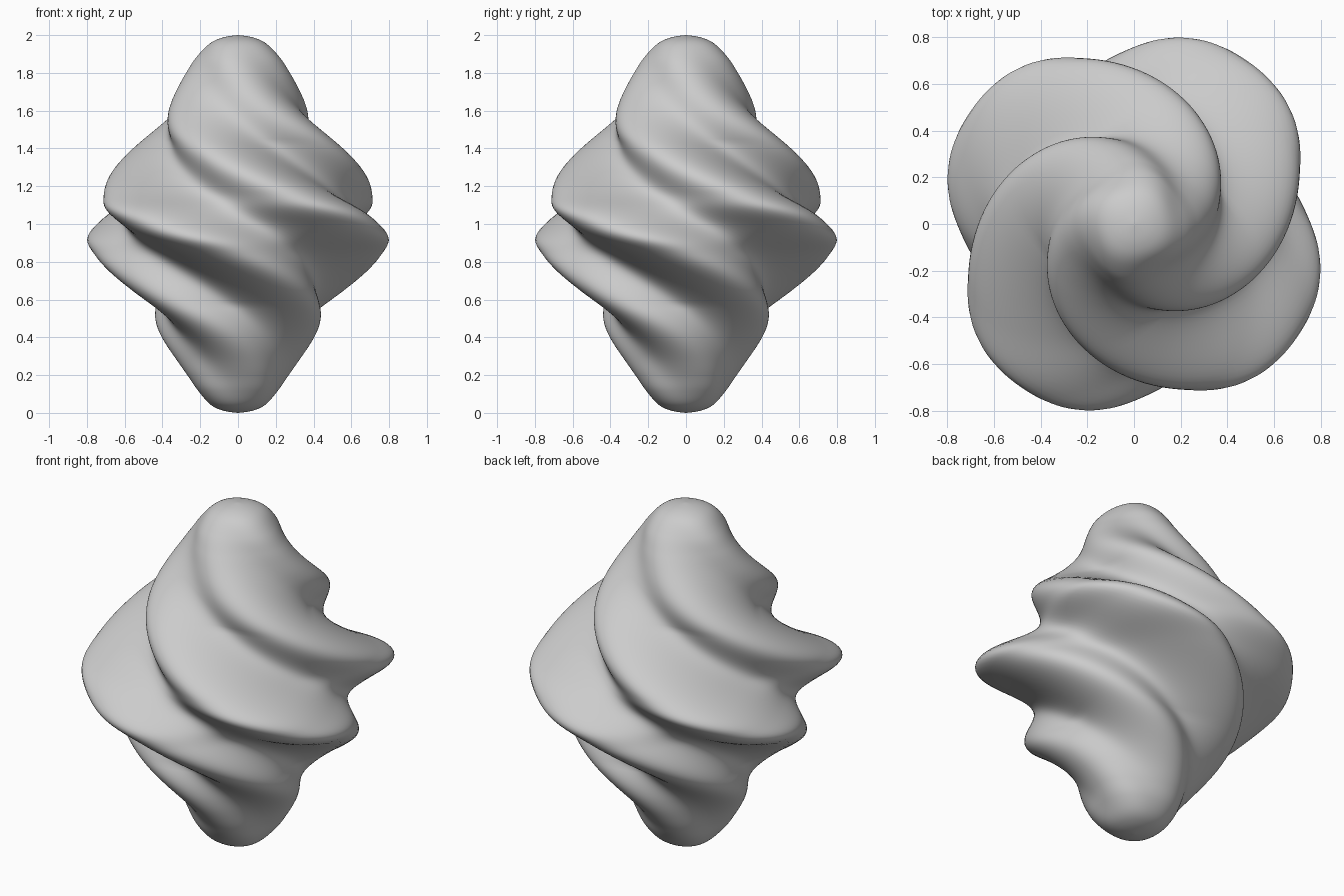
import bpy, bmesh, math

if "Cube" in bpy.data.objects:
    bpy.data.objects.remove(bpy.data.objects["Cube"])

# Ridge radius against distance from the middle height (same above and below)
PROFILE = [(0, .85), (.08, .835), (.17, .755), (.3, .65), (.45, .535), (.58, .43),
           (.65, .375), (.72, .325), (.8, .275), (.88, .225), (.95, .16), (.985, .09), (1, 0)]
TWIST = math.radians(180)      # twist per unit of height
PHASE = math.radians(55)       # ridge direction at mid height
LOBES, DEPTH, SEGS, STEPS = 4, .14, 112, 8


def smooth_profile(points, steps):
    """Catmull-Rom curve through the profile, mirrored at the start."""
    p = [(-points[1][0], points[1][1])] + points + [(1, -points[-2][1])]
    out = []
    for i in range(1, len(p) - 2):
        for k in range(steps):
            u = k / steps
            out.append(tuple(
                .5 * (2 * b + (c - a) * u + (2 * a - 5 * b + 4 * c - d) * u * u
                      + (3 * b - a - 3 * c + d) * u ** 3)
                for a, b, c, d in zip(p[i - 1], p[i], p[i + 1], p[i + 2])))
    return out


half = smooth_profile(PROFILE, STEPS)
levels = [(1 - t, r) for t, r in reversed(half)] + [(1 + t, r) for t, r in half[1:]]

# Four-lobed section, spun as it rises, lobes fading towards the tips
bm = bmesh.new()
rings = []
for z, radius in levels:
    spin = PHASE + TWIST * (1 - z)
    lobe = DEPTH * min(1, radius / .55) ** 1.5
    ring = []
    for k in range(SEGS):
        a = math.tau * k / SEGS
        r = radius * (1 - lobe + lobe * math.cos(LOBES * a))
        ring.append(bm.verts.new((r * math.cos(a + spin), r * math.sin(a + spin), z)))
    rings.append(ring)

for low, high in zip(rings, rings[1:]):
    for k in range(SEGS):
        n = (k + 1) % SEGS
        bm.faces.new((low[k], low[n], high[n], high[k]))

# Rounded tips
for ring, z in ((rings[0], 0), (rings[-1], 2)):
    tip = bm.verts.new((0, 0, z))
    for k in range(SEGS):
        bm.faces.new((ring[k], ring[(k + 1) % SEGS], tip))

bmesh.ops.recalc_face_normals(bm, faces=bm.faces)
for f in bm.faces:
    f.smooth = True
mesh = bpy.data.meshes.new("twisted_body")
bm.to_mesh(mesh)
bm.free()
body = bpy.data.objects.new("twisted_body", mesh)
bpy.context.collection.objects.link(body)
